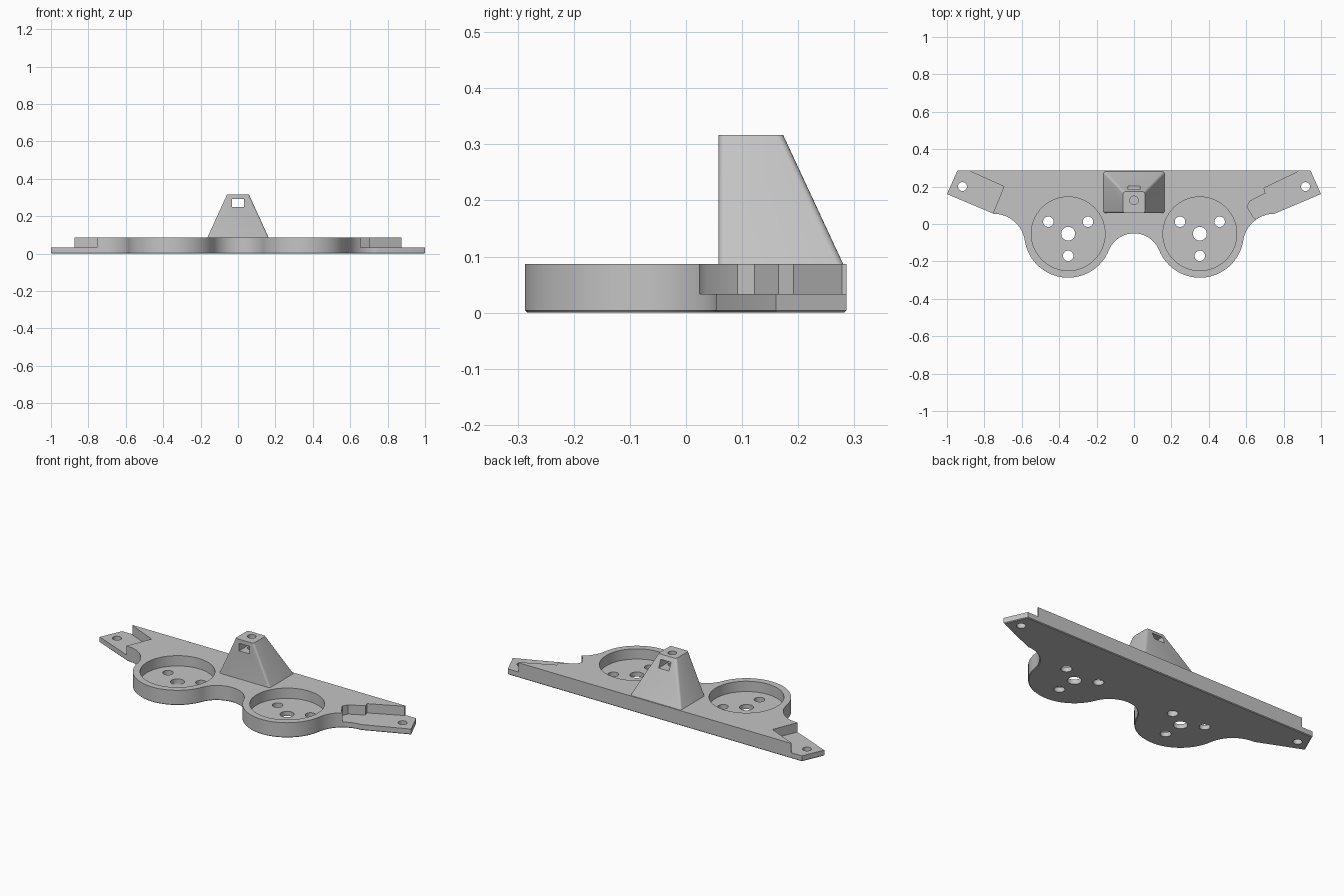
import bpy, bmesh, math
from mathutils import Vector

default = bpy.data.objects.get("Cube")
if default:
    bpy.data.objects.remove(default, do_unlink=True)

grey = bpy.data.materials.new("plain grey")
grey.use_nodes = True
grey.diffuse_color = (0.55, 0.55, 0.55, 1)
grey.node_tree.nodes["Principled BSDF"].inputs["Base Color"].default_value = (0.55, 0.55, 0.55, 1)


def finish(name, bm):
    bmesh.ops.recalc_face_normals(bm, faces=bm.faces)
    mesh = bpy.data.meshes.new(name)
    bm.to_mesh(mesh)
    bm.free()
    mesh.materials.append(grey)
    obj = bpy.data.objects.new(name, mesh)
    bpy.context.collection.objects.link(obj)
    return obj


def prism(outline, z0, z1, chamfer=0):
    """Extrude a flat outline, optionally chamfering its bottom rim."""
    bm = bmesh.new()
    base = bm.faces.new([bm.verts.new((x, y, z0)) for x, y in outline])
    rim = list(base.edges)
    out = bmesh.ops.extrude_face_region(bm, geom=[base], use_keep_orig=True)
    top = [g for g in out["geom"] if isinstance(g, bmesh.types.BMVert)]
    bmesh.ops.translate(bm, verts=top, vec=(0, 0, z1 - z0))
    bmesh.ops.recalc_face_normals(bm, faces=bm.faces)
    if chamfer:
        bmesh.ops.bevel(bm, geom=rim, offset=chamfer, segments=1, affect='EDGES')
    return bm


def arc(cx, cy, r, a0, a1, n):
    angles = [math.radians(a0 + (a1 - a0) * i / n) for i in range(n + 1)]
    return [(cx + r * math.cos(a), cy + r * math.sin(a)) for a in angles]


def disc(cx, cy, r, n=40):
    return arc(cx, cy, r, 0, 360, n)[:-1]


def cut(obj, outline, z0, z1):
    cutter = finish("cutter", prism(outline, z0, z1))
    cutter.hide_render = True
    mod = obj.modifiers.new("cut", 'BOOLEAN')
    mod.operation = 'DIFFERENCE'
    mod.solver = 'EXACT'
    mod.object = cutter
    bpy.context.view_layer.objects.active = obj
    bpy.ops.object.modifier_apply(modifier=mod.name)
    bpy.data.objects.remove(cutter, do_unlink=True)


def smooth(obj):
    bpy.ops.object.select_all(action='DESELECT')
    obj.select_set(True)
    bpy.context.view_layer.objects.active = obj
    bpy.ops.object.shade_smooth_by_angle(angle=math.radians(25))


TOP, STEP, FLOOR = 0.087, 0.033, 0.027
LOBE_X, LOBE_Y = 0.352, -0.052

# Base plate: two round lobes blended into a straight-backed bar
half = arc(0, -0.195, 0.145, 90, 22.1, 14)
half += arc(LOBE_X, LOBE_Y, 0.235, 202.1, 351.3, 32)[1:]
half += arc(0.75, -0.113, 0.1676, 171.3, 90, 16)[1:]
half += [(1, 0.16), (0.944, 0.286)]
outline = half + [(-x, y) for x, y in reversed(half[1:])]
plate = finish("base_plate", prism(outline, 0, TOP, 0.004))

# Lowered end tabs, the left one with an extra notch
cut(plate, [(-0.875, 0.4), (-0.875, 0.281), (-0.695, 0.2), (-0.757, 0.05),
            (-0.757, -0.1), (-1.2, -0.1), (-1.2, 0.4)], STEP, 0.2)
cut(plate, [(0.875, 0.4), (0.875, 0.278), (0.695, 0.192), (0.703, 0.165),
            (0.62, 0.122), (0.605, 0.092), (0.638, 0.036), (0.657, 0.022),
            (0.66, -0.1), (1.2, -0.1), (1.2, 0.4)], STEP, 0.2)

# Round pockets, their floor holes and the tab holes
for side in (-1, 1):
    cx = side * LOBE_X
    cut(plate, disc(cx, LOBE_Y, 0.197, 64), FLOOR, 0.2)
    for dx, dy, r in ((0, 0, 0.037), (-0.106, 0.064, 0.028),
                      (0.106, 0.064, 0.028), (0, -0.118, 0.028)):
        cut(plate, disc(cx + dx, LOBE_Y + dy, r, 32), -0.1, 0.2)
    cut(plate, disc(side * 0.917, 0.2, 0.024, 32), -0.1, 0.2)
smooth(plate)

# Tapered tower with softened corner edges
bm = bmesh.new()
rings = []
for w, back, z in ((0.163, 0.28, TOP), (0.058, 0.173, 0.317)):
    rings.append([bm.verts.new(p) for p in
                  ((-w, 0.058, z), (w, 0.058, z), (w, back, z), (-w, back, z))])
low, high = rings
bm.faces.new(low[::-1])
bm.faces.new(high)
for i in range(4):
    j = (i + 1) % 4
    bm.faces.new((low[i], low[j], high[j], high[i]))
slanted = [bm.edges.get((a, b)) for a, b in zip(low, high)]
bmesh.ops.bevel(bm, geom=slanted, offset=0.011, segments=4, profile=0.5, affect='EDGES')
tower = finish("tower", bm)

# Window straight through the tower and a screw hole from the top
cut(tower, [(-0.033, -0.1), (0.033, -0.1), (0.033, 0.4), (-0.033, 0.4)], 0.25, 0.293)
cut(tower, disc(0, 0.126, 0.023, 32), 0.2, 0.4)
smooth(tower)
